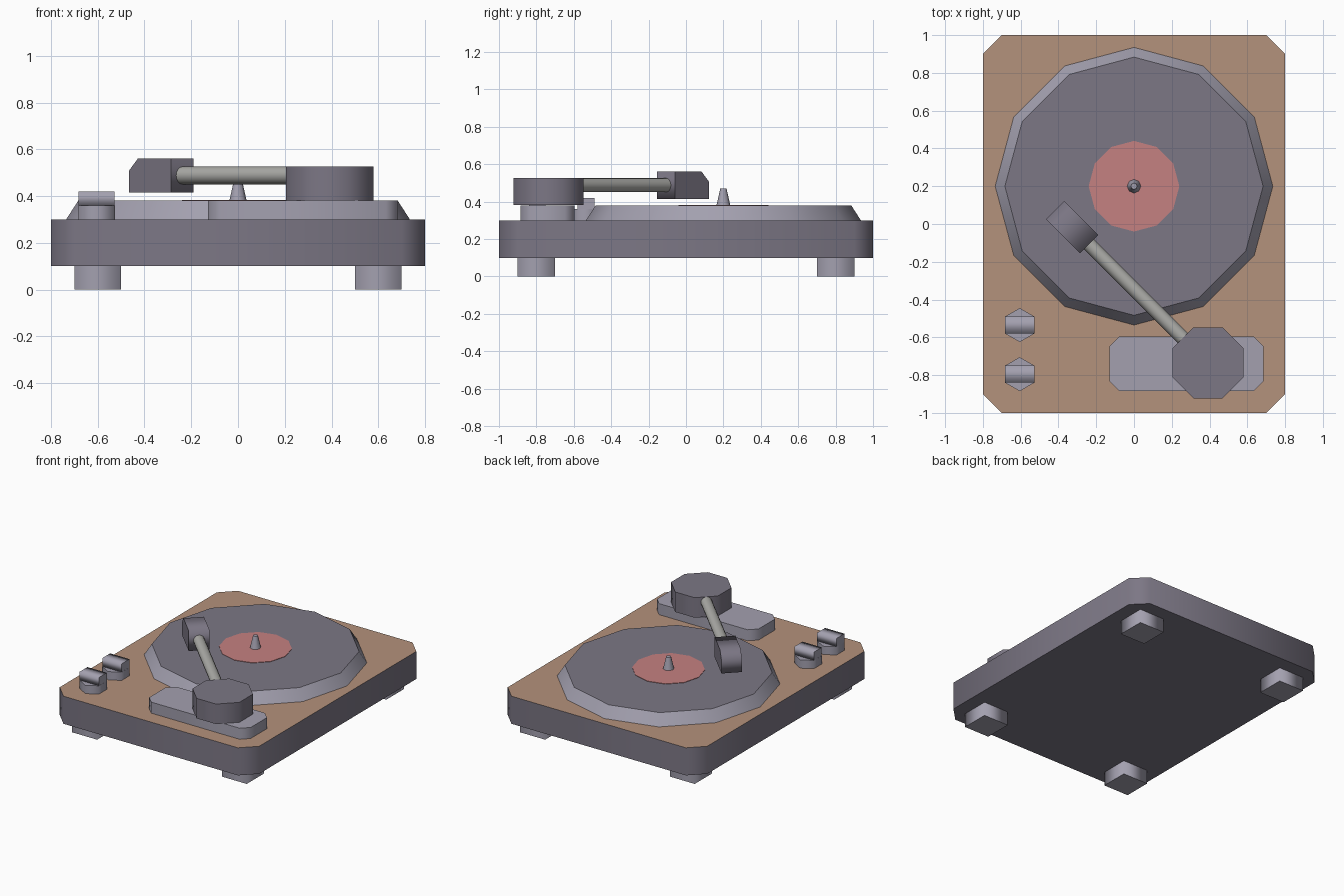
import bpy, bmesh, math
from mathutils import Matrix, Vector

cube = bpy.data.objects.get("Cube")
if cube:
    bpy.data.objects.remove(cube)


def material(name, rgb):
    """Flat material from sRGB bytes, stored as linear values."""
    lin = [((c / 255 + 0.055) / 1.055) ** 2.4 for c in rgb] + [1]
    m = bpy.data.materials.new(name)
    m.use_nodes = True
    m.diffuse_color = lin
    bsdf = next(n for n in m.node_tree.nodes if n.type == 'BSDF_PRINCIPLED')
    bsdf.inputs["Base Color"].default_value = lin
    return m


DARK = material("dark_plum", (124, 119, 133))
METAL = material("pale_metal", (163, 160, 175))
WOOD = material("wood_brown", (180, 146, 124))
PINK = material("label_pink", (197, 129, 129))
ARM = material("arm_grey", (172, 172, 168))


def polygon(n, radius, turn=0.0):
    step = math.tau / n
    return [(radius * math.cos(turn + i * step), radius * math.sin(turn + i * step))
            for i in range(n)]


def cut_rect(hx, hy, cut):
    """Rectangle outline with cut corners."""
    return [(hx, cut - hy), (hx, hy - cut), (hx - cut, hy), (cut - hx, hy),
            (-hx, hy - cut), (-hx, cut - hy), (cut - hx, -hy), (hx - cut, -hy)]


def rect(hx, hy):
    return [(hx, -hy), (hx, hy), (-hx, hy), (-hx, -hy)]


def prism(name, outline, height, matrix, mat, cap=None, taper=1.0):
    """Extrude an outline: smooth sides, crisp flat caps, optional top colour."""
    bm = bmesh.new()
    low = [bm.verts.new((x, y, 0)) for x, y in outline]
    high = [bm.verts.new((x * taper, y * taper, height)) for x, y in outline]
    n = len(outline)
    bm.faces.new(low[::-1])
    top = bm.faces.new(high)
    top.material_index = 1 if cap else 0
    for i in range(n):
        j = (i + 1) % n
        bm.faces.new((low[i], low[j], high[j], high[i])).smooth = True
    for ring in (low, high):
        for i in range(n):
            bm.edges.get((ring[i], ring[(i + 1) % n])).smooth = False
    mesh = bpy.data.meshes.new(name)
    bm.to_mesh(mesh)
    bm.free()
    mesh.materials.append(mat)
    if cap:
        mesh.materials.append(cap)
    ob = bpy.data.objects.new(name, mesh)
    ob.matrix_world = matrix
    bpy.context.collection.objects.link(ob)
    return ob


def at(x, y, z):
    return Matrix.Translation((x, y, z))


# Plinth with wooden top, and four feet
prism("plinth", cut_rect(0.8, 1.0, 0.1), 0.2, at(0, 0, 0.1), DARK, WOOD)
for side, sx in (("left", 1), ("right", -1)):
    for end, sy in (("front", -1), ("back", 1)):
        prism(f"{end}_{side}_foot", rect(0.1, 0.1), 0.1,
              at(0.6 * sx, 0.8 * sy, 0), METAL)

# Platter with record, label and spindle
prism("platter", polygon(12, 0.735), 0.08, at(0, 0.2, 0.3), METAL, DARK, 0.93)
prism("record_label", polygon(12, 0.24), 0.003, at(0, 0.2, 0.38), PINK)
prism("spindle", polygon(8, 0.037), 0.09, at(0, 0.2, 0.38), METAL, taper=0.45)

# Control knobs: hexagonal base with a grip bar
along_x = Matrix.Rotation(math.radians(90), 4, 'Y')
for name, y in (("front_knob", -0.795), ("back_knob", -0.535)):
    prism(name, polygon(6, 0.09, math.pi / 2), 0.06, at(-0.605, y, 0.3), METAL)
    prism(name + "_grip", rect(0.03, 0.045), 0.155,
          at(-0.6825, y, 0.39) @ along_x, METAL)

# Tonearm mount and pivot
prism("arm_mount", cut_rect(0.407, 0.145, 0.052), 0.08, at(0.278, -0.74, 0.3), METAL)
prism("arm_pivot", polygon(8, 0.203, math.pi / 8), 0.145, at(0.392, -0.735, 0.381), DARK)

# Tonearm tube, running diagonally from pivot to head
joint = Vector((-0.238, -0.107, 0.488))
direction = Vector((1, -1, 0)).normalized()
turn = direction.to_track_quat('Z', 'Y').to_matrix().to_4x4()
prism("arm_tube", polygon(16, 0.0375), 0.86, at(*joint) @ turn, ARM)

# Pickup head: side profile with a sloped far top edge, extruded across the arm
across = Vector((1, 1, 0)).normalized()
axes = Matrix((-direction, Vector((0, 0, 1)), across)).transposed().to_4x4()
profile = [(0, -0.073), (0.255, -0.073), (0.255, 0.02), (0.2, 0.073), (0, 0.073)]
head = prism("pickup_head", profile, 0.137, at(*(joint - across * 0.0685)) @ axes, DARK)
head.data.flip_normals() if axes.determinant() < 0 else None
